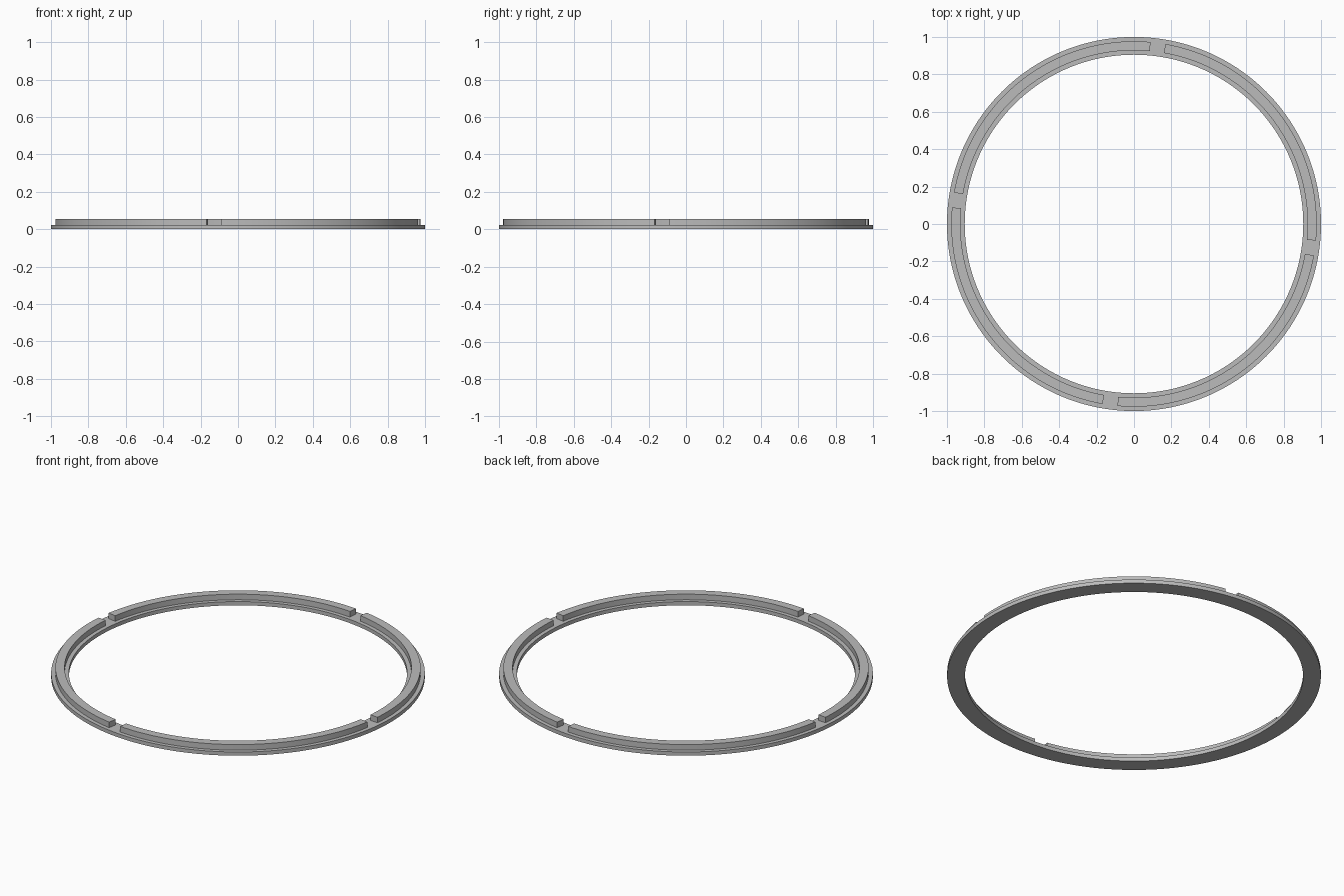
import bpy, bmesh
from math import radians, sin, cos

if "Cube" in bpy.data.objects:
    bpy.data.objects.remove(bpy.data.objects["Cube"])

grey = bpy.data.materials.new("plain grey")
grey.use_nodes = True
colour = (0.5, 0.5, 0.5, 1)
grey.diffuse_color = colour
grey.node_tree.nodes["Principled BSDF"].inputs["Base Color"].default_value = colour


def sweep(name, inner, outer, low, high, start, end, steps):
    """Sweep a rectangular section around z between two angles in degrees."""
    closed = end - start >= 360
    section = [(inner, low), (outer, low), (outer, high), (inner, high)]
    bm = bmesh.new()
    rings = []
    for i in range(steps if closed else steps + 1):
        a = radians(start + (end - start) * i / steps)
        rings.append([bm.verts.new((r * cos(a), r * sin(a), z)) for r, z in section])
    for i in range(steps):
        a, b = rings[i], rings[(i + 1) % len(rings)]
        for j in range(4):
            k = (j + 1) % 4
            bm.faces.new((a[j], a[k], b[k], b[j]))
    if not closed:
        bm.faces.new(rings[0])
        bm.faces.new(rings[-1])
    bmesh.ops.recalc_face_normals(bm, faces=bm.faces)
    mesh = bpy.data.meshes.new(name)
    bm.to_mesh(mesh)
    bm.free()
    mesh.materials.append(grey)
    obj = bpy.data.objects.new(name, mesh)
    bpy.context.collection.objects.link(obj)
    bpy.ops.object.select_all(action="DESELECT")
    obj.select_set(True)
    bpy.context.view_layer.objects.active = obj
    bpy.ops.object.shade_smooth_by_angle(angle=radians(30))
    return obj


# Flat base ring
base_top = 0.022
sweep("base_ring", 0.905, 1.0, 0, base_top, 0, 360, 192)

# Four raised rails with a small gap between each pair
for n in range(4):
    turn = 90 * n
    sweep(f"raised_rail_{n + 1}", 0.928, 0.977, base_top, 0.055,
          turn - 5.2, turn + 80.1, 48)
